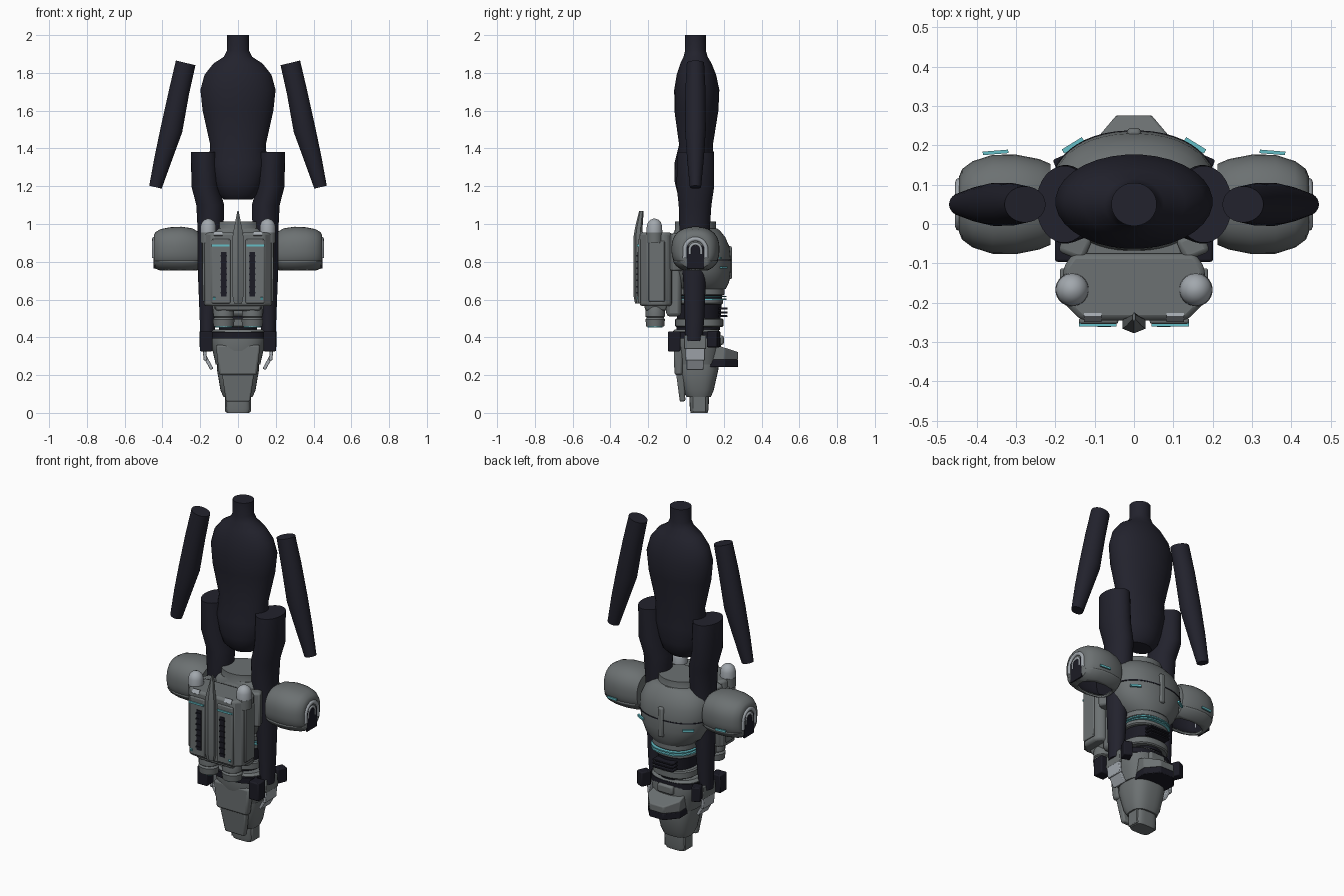
import bpy, bmesh, math
from mathutils import Matrix, Vector

if "Cube" in bpy.data.objects:
    bpy.data.objects.remove(bpy.data.objects["Cube"])


def material(name, r, g, b):
    m = bpy.data.materials.new(name)
    m.use_nodes = True
    m.diffuse_color = (r, g, b, 1)
    node = next(n for n in m.node_tree.nodes if n.type == "BSDF_PRINCIPLED")
    node.inputs["Base Color"].default_value = (r, g, b, 1)
    return m


BODY = material("body_navy", .016, .016, .026)
GREY = material("armor_grey", .15, .165, .168)
DARK = material("dark_trim", .011, .011, .018)
LIGHT = material("light_grey", .36, .39, .42)
TEAL = material("teal_glow", .13, .52, .57)


def finish(name, bm, mat, bevel=0, angle=35):
    bmesh.ops.recalc_face_normals(bm, faces=bm.faces)
    me = bpy.data.meshes.new(name)
    bm.to_mesh(me)
    bm.free()
    ob = bpy.data.objects.new(name, me)
    bpy.context.collection.objects.link(ob)
    me.materials.append(mat)
    if bevel:
        mod = ob.modifiers.new("bevel", "BEVEL")
        mod.width, mod.segments = bevel, 2
    bpy.ops.object.select_all(action="DESELECT")
    ob.select_set(True)
    bpy.context.view_layer.objects.active = ob
    bpy.ops.object.shade_smooth_by_angle(angle=math.radians(angle))
    return ob


def loft(name, sections, mat, s=1, n=32, p=2, axis="z", tilt=0, cut=None, bevel=0):
    """Skin superellipse rings (t, centre a, centre b, radius a, radius b)."""
    bm = bmesh.new()
    rings = []
    for t, a, b, ra, rb in sections:
        ring = []
        for i in range(n):
            w = math.tau * (i + .5) / n
            c, d = math.cos(w), math.sin(w)
            u = ra * math.copysign(abs(c) ** (2 / p), c)
            v = rb * math.copysign(abs(d) ** (2 / p), d)
            co = (a + u, b + v, t + tilt * u) if axis == "z" else (t, a + u, b + v)
            ring.append(bm.verts.new((s * co[0], co[1], co[2])))
        rings.append(ring)
    for lo, hi in zip(rings, rings[1:]):
        for i in range(n):
            j = (i + 1) % n
            bm.faces.new((lo[i], lo[j], hi[j], hi[i]))
    bm.faces.new(rings[0])
    bm.faces.new(rings[-1])
    # Optional trimming to a height band
    for z, direction in zip(cut or (), (-1, 1)):
        bmesh.ops.bisect_plane(bm, geom=bm.verts[:] + bm.edges[:] + bm.faces[:],
                               plane_co=(0, 0, z), plane_no=(0, 0, direction), clear_outer=True)
    return finish(name, bm, mat, bevel)


def box(name, loc, size, mat, bevel=0, rot=(0, 0, 0), taper=1):
    bm = bmesh.new()
    bmesh.ops.create_cube(bm, size=1)
    for v in bm.verts:
        k = taper if v.co.z < 0 else 1
        v.co = Vector((v.co.x * size[0] * k, v.co.y * size[1] * k, v.co.z * size[2]))
    turn = Matrix.Rotation(rot[2], 4, "Z") @ Matrix.Rotation(rot[0], 4, "X") @ Matrix.Rotation(rot[1], 4, "Y")
    bm.transform(Matrix.Translation(loc) @ turn)
    return finish(name, bm, mat, bevel)


def prism(name, half, z0, z1, mat, bevel=0, slope=0):
    """Extrude a mirrored half outline; slope lowers the top toward +y."""
    pts = half + [(-x, y) for x, y in reversed(half)]
    bm = bmesh.new()
    base = half[0][1]
    lo = [bm.verts.new((x, y, z0)) for x, y in pts]
    hi = [bm.verts.new((x, y, z1 - slope * (y - base))) for x, y in pts]
    bm.faces.new(lo)
    bm.faces.new(hi)
    for i in range(len(pts)):
        j = (i + 1) % len(pts)
        bm.faces.new((lo[i], lo[j], hi[j], hi[i]))
    return finish(name, bm, mat, bevel)


# Mannequin torso
loft("torso", [(2, 0, .05, .058, .055), (1.92, 0, .05, .058, .055), (1.885, 0, .051, .075, .064),
               (1.85, 0, .053, .13, .083), (1.79, 0, .055, .178, .105), (1.71, 0, .057, .2, .12),
               (1.6, 0, .055, .188, .117), (1.42, 0, .053, .148, .09), (1.32, 0, .043, .155, .105),
               (1.22, 0, .04, .13, .1), (1.16, 0, .04, .108, .085), (1.13, 0, .04, .075, .055)], BODY)

PAD = [(.212, .05, .86, .103, .1), (.24, .05, .864, .115, .113), (.3, .05, .867, .127, .119),
       (.36, .05, .867, .126, .116), (.41, .05, .865, .11, .108), (.437, .05, .862, .09, .095),
       (.445, .05, .86, .07, .08)]

for s, side in ((1, "left"), (-1, "right")):
    # Mannequin limbs
    loft(side + "_arm", [(1.853, .277, .05, .052, .046), (1.7, .312, .05, .053, .054),
                         (1.5, .352, .05, .057, .055), (1.35, .395, .05, .046, .045),
                         (1.195, .437, .05, .033, .03)], BODY, s, tilt=.24)
    loft(side + "_leg", [(1.38, .178, .05, .071, .098), (1.2, .174, .05, .073, .1),
                         (1.1, .147, .048, .074, .087), (.95, .145, .045, .068, .08),
                         (.7, .155, .045, .056, .06), (.5, .16, .045, .043, .052),
                         (.38, .162, .042, .036, .045)], BODY, s)

    # Hollow shoulder shell with dark lining
    pad = loft(side + "_shoulder_shell", PAD, GREY, s, 40, 2.4, "x", cut=(.765,))
    pad.data.materials.append(DARK)
    mod = pad.modifiers.new("lining", "SOLIDIFY")
    mod.thickness, mod.offset, mod.material_offset = .012, -1, 1
    band = loft(side + "_shoulder_rim", [(t, a, b, ra + .004, rb + .004) for t, a, b, ra, rb in PAD],
                GREY, s, 40, 2.4, "x", cut=(.755, .805))
    band.modifiers.new("thickness", "SOLIDIFY").thickness = .01
    box(side + "_shoulder_light", (s * .352, .182, .82), (.065, .009, .012), TEAL, rot=(0, 0, -s * .08))
    # Arch on the outer end of the shoulder
    box(side + "_arch_recess", (s * .443, .05, .825), (.008, .09, .12), DARK)
    for radius, thick in ((.056, .012), (.03, .008)):
        curve = bpy.data.curves.new(side + "_arch", "CURVE")
        curve.dimensions, curve.bevel_depth, curve.bevel_resolution = "3D", thick, 2
        path = [(math.cos(w), math.sin(w)) for w in [math.pi * i / 12 for i in range(13)]]
        path = [(1, -.8)] + path + [(-1, -.8)]
        spline = curve.splines.new("POLY")
        spline.points.add(len(path) - 1)
        for point, (c, d) in zip(spline.points, path):
            point.co = (s * .443, .05 + radius * c, .865 + radius * d, 1)
        curve.materials.append(LIGHT)
        bpy.context.collection.objects.link(bpy.data.objects.new(side + "_arch", curve))

    # Chest lights and side flanks
    box(side + "_chest_light", (s * .155, .2, .77), (.06, .012, .012), TEAL, rot=(0, 0, -s * .55))
    box(side + "_back_strap", (s * .15, -.055, .85), (.07, .06, .2), GREY, .012, (0, 0, s * .4))

    # Pack face panels, vents and lights
    box(side + "_pack_panel", (s * .09, -.246, .75), (.1, .016, .34), GREY, .006)
    box(side + "_pack_vent", (s * .076, -.254, .735), (.03, .008, .235), DARK)
    for i in range(7):
        box(side + "_vent_slat", (s * .076, -.257, .635 + i * .033), (.034, .009, .008), DARK)
    box(side + "_pack_bar", (s * .092, -.254, .887), (.095, .012, .01), TEAL)
    box(side + "_pack_lower_light", (s * .125, -.246, .598), (.014, .014, .035), TEAL, rot=(.5, 0, 0))
    box(side + "_pack_badge_plate", (s * .105, -.238, .948), (.045, .01, .025), LIGHT, rot=(-.6, 0, 0))
    box(side + "_pack_side_panel", (s * .182, -.155, .75), (.012, .085, .32), GREY, .005)
    # Pack tanks and nozzles
    x = .157
    loft(side + "_pack_tank", [(.9, x, -.167, .043, .043), (.955, x, -.167, .043, .043)], GREY, s, 24)
    loft(side + "_tank_dome", [(.955, x, -.167, .042, .042), (.99, x, -.167, .041, .041),
                               (1.01, x, -.167, .034, .034), (1.023, x, -.167, .02, .02),
                               (1.028, x, -.167, .006, .006)], LIGHT, s, 24)
    x = .076
    loft(side + "_nozzle", [(.57, x, -.163, .046, .046), (.545, x, -.163, .055, .052),
                            (.51, x, -.163, .055, .052), (.505, x, -.163, .048, .045),
                            (.495, x, -.163, .058, .052), (.458, x, -.163, .054, .048)], GREY, s, 24)
    loft(side + "_nozzle_glow", [(.459, x, -.163, .046, .04), (.453, x, -.163, .046, .04)], TEAL, s, 24)

    # Belt pouches and curved hip plates
    box(side + "_rear_pouch", (s * .168, -.063, .378), (.066, .066, .105), DARK, .006)
    box(side + "_front_pouch", (s * .172, .145, .39), (.05, .06, .085), DARK, .006, (0, 0, -s * .4))
    for i, (x, z, lean) in enumerate(((.178, .375, .05), (.176, .315, -.1), (.156, .264, -.5))):
        box(side + "_hip_plate", (s * x, .048, z), (.018, .115 - .012 * i, .075), (GREY, LIGHT, LIGHT)[i] if i else GREY, .004,
            (0, -s * lean, 0))
    box(side + "_foot_fin", (s * .062, .07, .055), (.014, .07, .1), GREY, .004)

# Chest armor
loft("chest_shell", [(.655, 0, .085, .125, .125), (.69, 0, .085, .17, .143), (.75, 0, .083, .2, .153),
                     (.82, 0, .08, .212, .156), (.88, 0, .078, .21, .152), (.93, 0, .07, .19, .138),
                     (.965, 0, .06, .155, .12), (.975, 0, .055, .13, .112)], GREY, n=48, p=2.2)
loft("collar", [(.95, 0, .05, .135, .118), (.965, 0, .05, .123, .11), (1.012, 0, .05, .122, .108)],
     GREY, n=40, bevel=0)
loft("chest_seam", [(.812, 0, .08, .214, .158), (.806, 0, .08, .214, .158)], DARK, n=48, p=2.2)
box("chest_ridge", (0, .229, .795), (.036, .03, .175), GREY, .01)
box("back_plate", (0, -.065, .72), (.27, .08, .42), GREY, .02)

# Segmented abdomen
loft("abdomen_core", [(.44, 0, .065, .1, .115), (.67, 0, .075, .115, .12)], DARK, n=40)
for z, h, ry in ((.455, .045, .128), (.575, .03, .126), (.622, .04, .135)):
    loft("abdomen_band", [(z, 0, .07, .122, ry - .006), (z + .006, 0, .07, .13, ry),
                          (z + h - .006, 0, .07, .13, ry), (z + h, 0, .07, .122, ry - .006)], GREY, n=40, p=2.4)
for i in range(3):
    box("abdomen_rib", (0, .196, .512 + i * .02), (.13, .05, .01), DARK, .003)
for z in (.598, .613):
    loft("abdomen_light", [(z, 0, .08, .132, .135), (z + .007, 0, .08, .132, .135)], TEAL, n=40, p=2.4)

# Backpack
prism("pack_body", [(.135, -.245), (.18, -.2), (.18, -.11), (.155, -.075)], .565, .955, GREY, .014)
box("pack_base", (0, -.16, .565), (.27, .13, .05), GREY, .01, taper=.85)
loft("pack_fin", [(.58, 0, -.252, .024, .018), (.62, 0, -.254, .034, .024), (.93, 0, -.254, .034, .024),
                  (.98, 0, -.25, .024, .02), (1.07, 0, -.236, .004, .012)], GREY, n=6)

# Belt and pelvis
loft("belt", [(.395, 0, .048, .155, .135), (.428, 0, .048, .155, .135)], DARK, n=40, p=2.6)
loft("pelvis", [(.442, 0, .055, .13, .115), (.43, 0, .055, .147, .125), (.39, 0, .055, .15, .13),
                (.33, 0, .06, .135, .125), (.255, 0, .06, .118, .112)], GREY, n=40, p=2.6)
loft("lower_housing", [(.27, 0, .062, .11, .108), (.23, 0, .062, .112, .11), (.12, 0, .064, .093, .083),
                       (.085, 0, .067, .078, .065)], GREY, n=32, p=2.8)
loft("foot_plug", [(.1, 0, .07, .062, .052), (.02, 0, .07, .068, .05), (0, 0, .07, .06, .045)], GREY, n=24, p=4)
box("rear_guard", (0, -.04, .28), (.235, .05, .16), GREY, .012, taper=.85)
box("rear_tail", (0, -.025, .135), (.17, .04, .15), GREY, .008, rot=(.1, 0, 0), taper=.75)

# Front skirt shield with dark underside
shield = [(.1, .12), (.105, .205), (.045, .276)]
prism("shield_base", shield, .243, .282, DARK, .004)
prism("shield_top", shield, .28, .372, GREY, .006, slope=.32)
box("shield_clasp", (0, .17, .385), (.1, .06, .05), GREY, .01)
